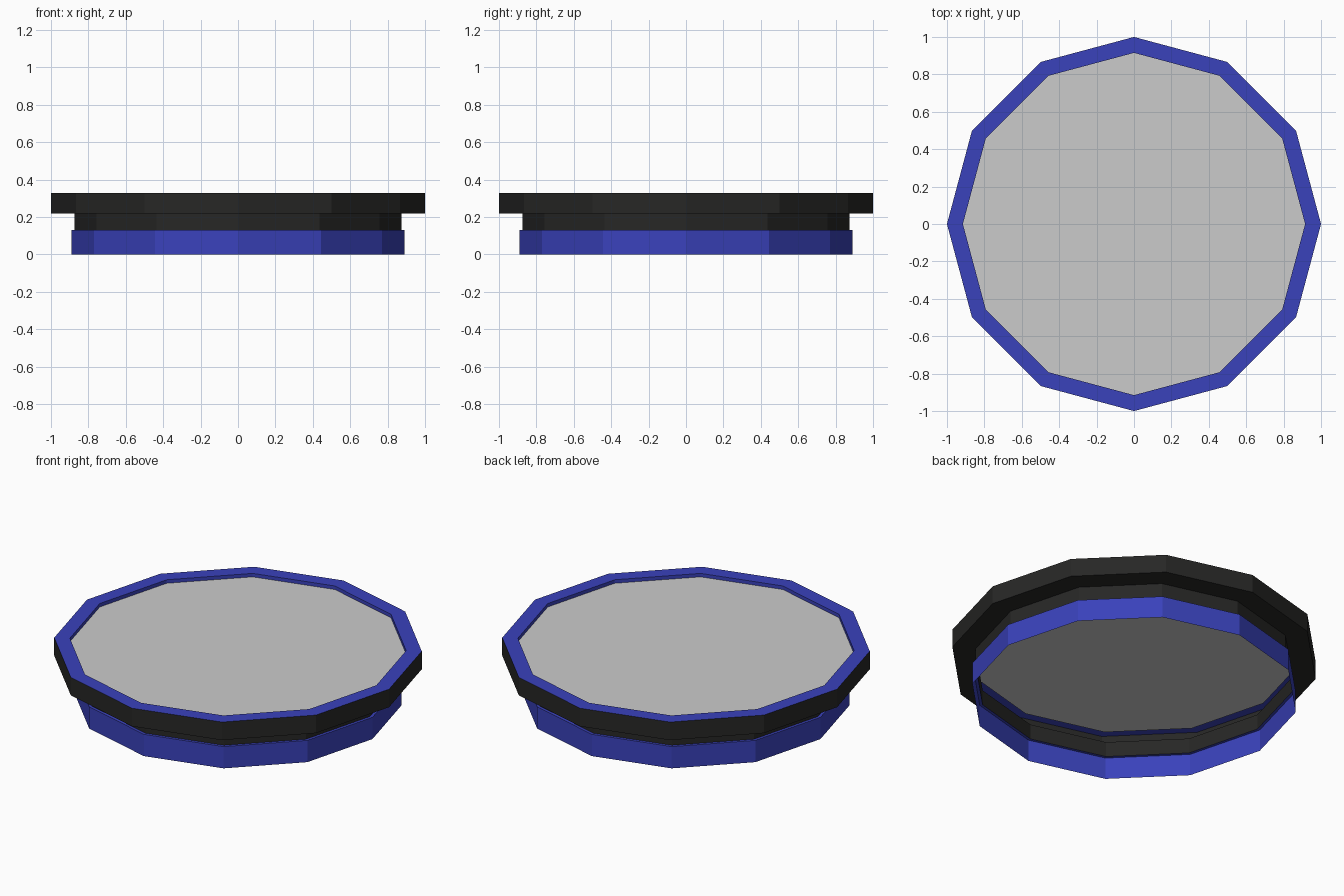
import bpy, bmesh, math

if "Cube" in bpy.data.objects:
    bpy.data.objects.remove(bpy.data.objects["Cube"])

SIDES = 12


def material(name, rgb):
    m = bpy.data.materials.new(name)
    m.diffuse_color = (*rgb, 1)
    m.use_nodes = True
    m.node_tree.nodes["Principled BSDF"].inputs["Base Color"].default_value = m.diffuse_color
    return m


def link(bm, name, mat):
    mesh = bpy.data.meshes.new(name)
    bm.to_mesh(mesh)
    bm.free()
    if mat:
        mesh.materials.append(mat)
    ob = bpy.data.objects.new(name, mesh)
    bpy.context.collection.objects.link(ob)
    return ob


def ring_of_verts(bm, r, z):
    step = 2 * math.pi / SIDES
    return [bm.verts.new((r * math.cos(i * step), r * math.sin(i * step), z))
            for i in range(SIDES)]


def shell(name, profile, mat):
    """Open 12-sided sheet swept around z; profile (r, z) runs bottom to top."""
    bm = bmesh.new()
    rings = [ring_of_verts(bm, r, z) for r, z in profile]
    for a, b in zip(rings, rings[1:]):
        for i in range(SIDES):
            j = (i + 1) % SIDES
            bm.faces.new((a[i], a[j], b[j], b[i]))
    return link(bm, name, mat)


blue = material("blue", (0.042, 0.054, 0.5))
black = material("black", (0.02, 0.02, 0.019))

# Open-bottomed skirt with a narrow ledge on top
shell("lower_skirt", [(0.89, 0), (0.89, 0.13), (0.873, 0.13)], blue)
# Recessed neck stepping out to the wide outer band
shell("neck_and_band", [(0.873, 0.13), (0.873, 0.22), (1, 0.22), (1, 0.328)], black)
# Flat top rim with a shallow drop to the plate
shell("top_rim", [(1, 0.328), (0.915, 0.328), (0.915, 0.307)], blue)

# Recessed flat plate
bm = bmesh.new()
bm.faces.new(ring_of_verts(bm, 0.915, 0.307))
link(bm, "top_plate", None)
